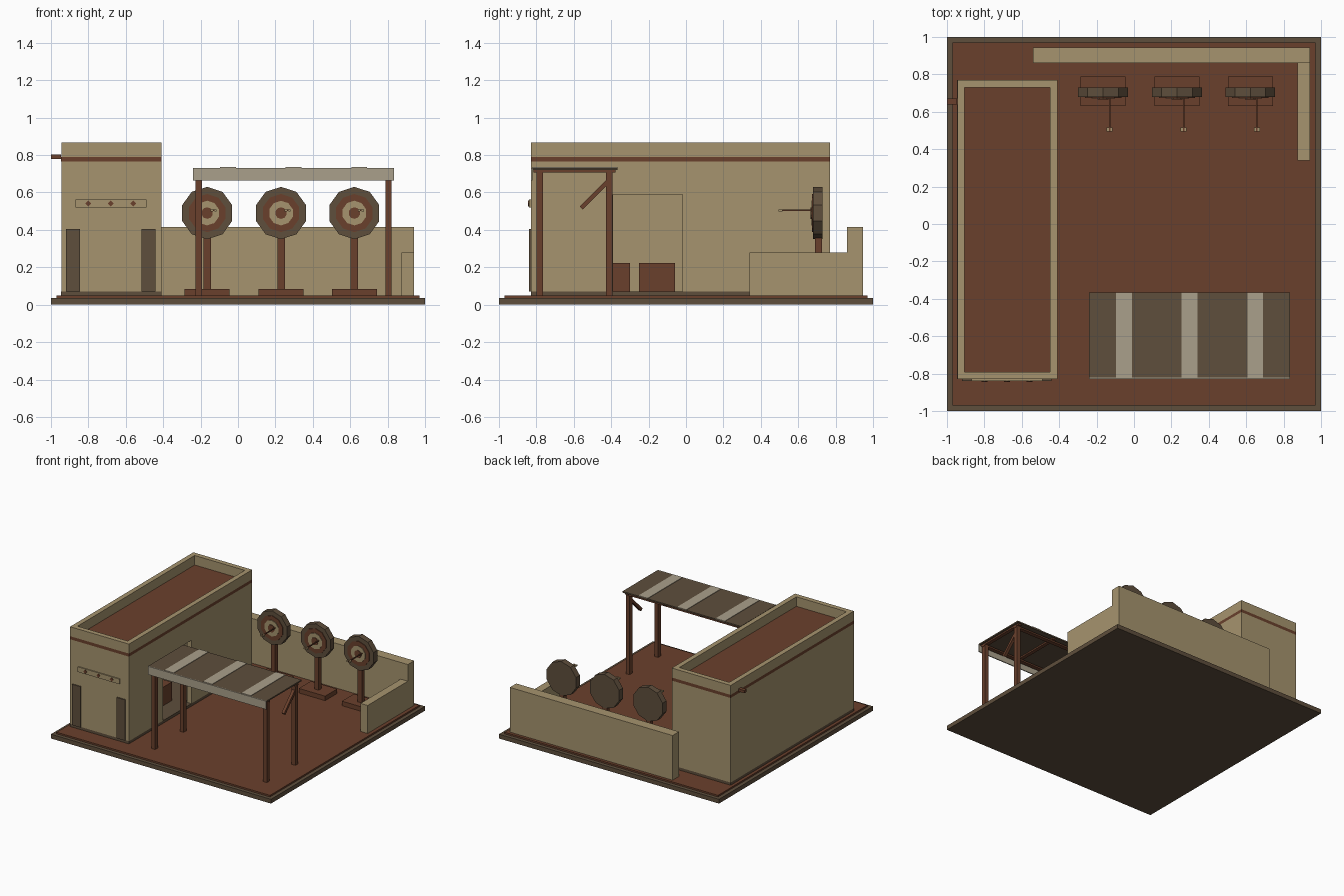
import bpy, bmesh, math
from mathutils import Matrix, Vector

if "Cube" in bpy.data.objects:
    bpy.data.objects.remove(bpy.data.objects["Cube"])


def colour(name, r, g, b):
    m = bpy.data.materials.new(name)
    lin = [((c / 255 + 0.055) / 1.055) ** 2.4 for c in (r, g, b)]
    m.diffuse_color = (*lin, 1)
    m.use_nodes = True
    m.node_tree.nodes["Principled BSDF"].inputs["Base Color"].default_value = m.diffuse_color
    return m


TAN = colour("sandstone", 166, 148, 110)
RED = colour("red_clay", 106, 64, 44)
DARK = colour("dark_umber", 94, 78, 60)
CLOTH = colour("pale_cloth", 170, 160, 139)


def finish(name, bm, mat):
    bmesh.ops.recalc_face_normals(bm, faces=bm.faces)
    me = bpy.data.meshes.new(name)
    bm.to_mesh(me)
    bm.free()
    me.materials.append(mat)
    ob = bpy.data.objects.new(name, me)
    bpy.context.collection.objects.link(ob)
    return ob


def add_box(bm, x, y, z):
    size = Matrix.Diagonal((x[1] - x[0], y[1] - y[0], z[1] - z[0], 1))
    mid = Matrix.Translation((sum(x) / 2, sum(y) / 2, sum(z) / 2))
    bmesh.ops.create_cube(bm, size=1, matrix=mid @ size)


def box(name, x, y, z, mat):
    bm = bmesh.new()
    add_box(bm, x, y, z)
    return finish(name, bm, mat)


def prism(name, pts, vec, mat):
    """Extrude a flat outline along a vector."""
    bm = bmesh.new()
    f = bm.faces.new([bm.verts.new(p) for p in pts])
    r = bmesh.ops.extrude_face_region(bm, geom=[f])
    verts = [v for v in r["geom"] if isinstance(v, bmesh.types.BMVert)]
    bmesh.ops.translate(bm, verts=verts, vec=Vector(vec))
    return finish(name, bm, mat)


def disc(name, x, z, radius, y0, y1, mat, sides=10):
    """Upright polygonal disc facing the front, one corner at the top."""
    pts = [(x + radius * math.sin(2 * math.pi * i / sides), y0,
            z + radius * math.cos(2 * math.pi * i / sides)) for i in range(sides)]
    return prism(name, pts, (0, y1 - y0, 0), mat)


# Ground
box("base_slab", (-1, 1), (-1, 1), (0, 0.035), DARK)
box("courtyard_floor", (-0.97, 0.97), (-0.97, 0.97), (0.035, 0.048), RED)

# Building: hollow shell with a side doorway
X0, X1, Y0, Y1, T = -0.945, -0.41, -0.83, 0.77, 0.04
box("building_floor", (X0, X1), (Y0, Y1), (0.048, 0.07), DARK)
bm = bmesh.new()
add_box(bm, (X0, X0 + T), (Y0, Y1), (0.07, 0.765))
add_box(bm, (X0 + T, X1 - T), (Y0, Y0 + T), (0.07, 0.765))
add_box(bm, (X0 + T, X1 - T), (Y1 - T, Y1), (0.07, 0.765))
finish("building_walls", bm, TAN)
outline = [(Y0, 0.07), (-0.39, 0.07), (-0.39, 0.59), (-0.02, 0.59),
           (-0.02, 0.07), (Y1, 0.07), (Y1, 0.765), (Y0, 0.765)]
prism("doorway_wall", [(X1 - T, y, z) for y, z in outline], (T, 0, 0), TAN)
box("roof_slab", (X0, X1), (Y0, Y1), (0.765, 0.79), RED)
bm = bmesh.new()
for x in ((X0, X0 + T), (X1 - T, X1)):
    add_box(bm, x, (Y0, Y1), (0.79, 0.868))
for y in ((Y0, Y0 + T), (Y1 - T, Y1)):
    add_box(bm, (X0 + T, X1 - T), y, (0.79, 0.868))
finish("parapet", bm, TAN)
box("roof_spout", (-1, X0), (0.64, 0.67), (0.78, 0.802), RED)

# Front details
for x in (-0.882, -0.478):
    box("narrow_shutter", (x - 0.038, x + 0.038), (Y0 - 0.009, Y0), (0.07, 0.405), DARK)
box("sign_board", (-0.87, -0.49), (Y0 - 0.009, Y0), (0.52, 0.562), TAN)
for x in (-0.8, -0.68, -0.56):
    disc("sign_diamond", x, 0.541, 0.016, Y0 - 0.014, Y0 - 0.009, RED, 4)

# Crates inside
box("crate", (-0.75, -0.56), (-0.25, -0.06), (0.07, 0.222), RED)
box("crate", (-0.86, -0.67), (-0.49, -0.3), (0.07, 0.222), RED)

# Courtyard walls
box("back_wall", (-0.54, 0.94), (0.862, 0.945), (0.048, 0.415), TAN)
box("side_wall", (0.875, 0.94), (0.34, 0.862), (0.048, 0.278), TAN)

# Archery targets
for x in (-0.165, 0.23, 0.622):
    box("target_foot", (x - 0.12, x + 0.12), (0.632, 0.788), (0.048, 0.085), RED)
    box("target_post", (x - 0.02, x + 0.02), (0.69, 0.728), (0.085, 0.48), RED)
    disc("target_board", x, 0.49, 0.14, 0.68, 0.73, DARK)
    disc("target_outer_ring", x, 0.49, 0.102, 0.675, 0.68, RED)
    disc("target_inner_ring", x, 0.49, 0.066, 0.67, 0.675, TAN)
    disc("target_bullseye", x, 0.49, 0.031, 0.665, 0.67, RED)
    ax, az = x + 0.035, 0.504
    box("arrow_shaft", (ax - 0.004, ax + 0.004), (0.495, 0.67), (az - 0.004, az + 0.004), RED)
    for s in (-1, 1):
        box("arrow_feather", sorted((ax + s * 0.004, ax + s * 0.016)), (0.495, 0.515),
            (az - 0.006, az + 0.006), TAN)

# Canopy frame
for x in (-0.21, 0.805):
    for y in (-0.782, -0.411):
        box("canopy_post", (x - 0.017, x + 0.017), (y - 0.018, y + 0.018), (0.048, 0.695), RED)
    brace = [(-0.568, 0.525), (-0.552, 0.509), (-0.411, 0.65), (-0.411, 0.682)]
    prism("canopy_brace", [(x - 0.012, y, z) for y, z in brace], (0.024, 0, 0), RED)
for y in (-0.782, -0.411):
    box("canopy_beam", (-0.23, 0.825), (y - 0.017, y + 0.017), (0.695, 0.708), RED)
for x in (-0.21, 0.13, 0.467, 0.805):
    box("canopy_rafter", (x - 0.015, x + 0.015), (-0.815, -0.378), (0.708, 0.72), RED)

# Canopy cloth, stripes and front valance
box("canopy_cloth", (-0.24, 0.835), (-0.82, -0.367), (0.72, 0.731), DARK)
for x in (-0.053, 0.297, 0.648):
    box("canopy_stripe", (x - 0.042, x + 0.042), (-0.82, -0.367), (0.731, 0.735), CLOTH)
box("canopy_valance", (-0.24, 0.835), (-0.828, -0.82), (0.663, 0.731), CLOTH)
